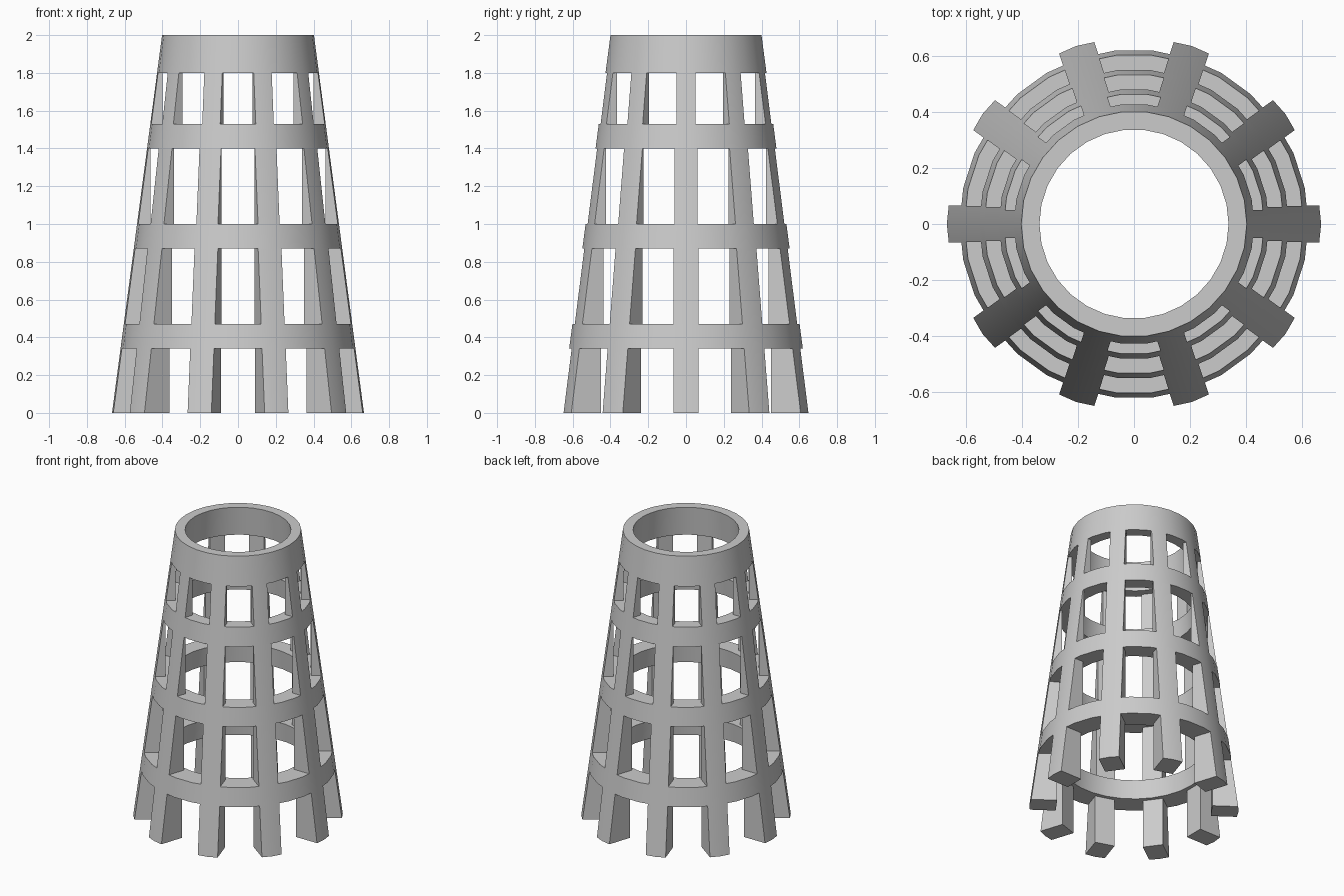
import bpy, bmesh, math
from mathutils import Matrix

if "Cube" in bpy.data.objects:
    bpy.data.objects.remove(bpy.data.objects["Cube"])

HEIGHT, SIDES, LEGS = 2.0, 30, 10

grey = bpy.data.materials.new("light_grey")
grey.use_nodes = True
grey.diffuse_color = (0.6, 0.6, 0.6, 1)
grey.node_tree.nodes["Principled BSDF"].inputs["Base Color"].default_value = (0.6, 0.6, 0.6, 1)


def outer(z):
    return 0.667 + (0.402 - 0.667) * z / HEIGHT


def bore(z):
    return 0.50 + (0.337 - 0.50) * z / HEIGHT


def finish(bm, name):
    bmesh.ops.recalc_face_normals(bm, faces=bm.faces)
    mesh = bpy.data.meshes.new(name)
    bm.to_mesh(mesh)
    bm.free()
    obj = bpy.data.objects.new(name, mesh)
    bpy.context.collection.objects.link(obj)
    mesh.materials.append(grey)
    bpy.ops.object.select_all(action='DESELECT')
    obj.select_set(True)
    bpy.context.view_layer.objects.active = obj
    bpy.ops.object.shade_smooth_by_angle(angle=math.radians(30))


def ring(name, z0, z1):
    """Sloped hoop: a four-point section swept round the axis."""
    section = [(bore(z0), z0), (outer(z0), z0), (outer(z1), z1), (bore(z1), z1)]
    bm = bmesh.new()
    loops = []
    for i in range(SIDES):
        a = math.tau * i / SIDES
        loops.append([bm.verts.new((r * math.cos(a), r * math.sin(a), z)) for r, z in section])
    for i in range(SIDES):
        p, q = loops[i], loops[(i + 1) % SIDES]
        for j in range(4):
            k = (j + 1) % 4
            bm.faces.new((p[j], q[j], q[k], p[k]))
    finish(bm, name)


def leg_tier(name, z0, z1, inner, w):
    """Ten upright bars with a sloped outer face and a vertical inner face."""
    bm = bmesh.new()
    slope = math.tan(math.pi / SIDES)
    for i in range(LEGS):
        turn = Matrix.Rotation(math.tau * i / LEGS, 3, 'Z')
        ends = []
        for z in (z0, z1):
            r = outer(z)
            edge = r - w * slope
            pts = [(inner, -w), (edge, -w), (r, 0), (edge, w), (inner, w)]
            ends.append([bm.verts.new((x, y, z)) for x, y in pts])
        low, high = ends
        bm.faces.new(low)
        bm.faces.new(high)
        for j in range(5):
            k = (j + 1) % 5
            bm.faces.new((low[j], low[k], high[k], high[j]))
        bmesh.ops.transform(bm, matrix=turn.to_4x4(), verts=low + high)
    finish(bm, name)


# Hoops from the top collar down
ring("top_collar", 1.80, 2.00)
ring("upper_ring", 1.40, 1.53)
ring("middle_ring", 0.87, 1.00)
ring("lower_ring", 0.34, 0.47)

# Upright bars between the hoops, and the feet
leg_tier("top_bars", 1.53, 1.80, 0.40, 0.05)
leg_tier("upper_bars", 1.00, 1.40, 0.464, 0.06)
leg_tier("lower_bars", 0.47, 0.87, 0.48, 0.065)
leg_tier("feet", 0.00, 0.34, 0.495, 0.066)
